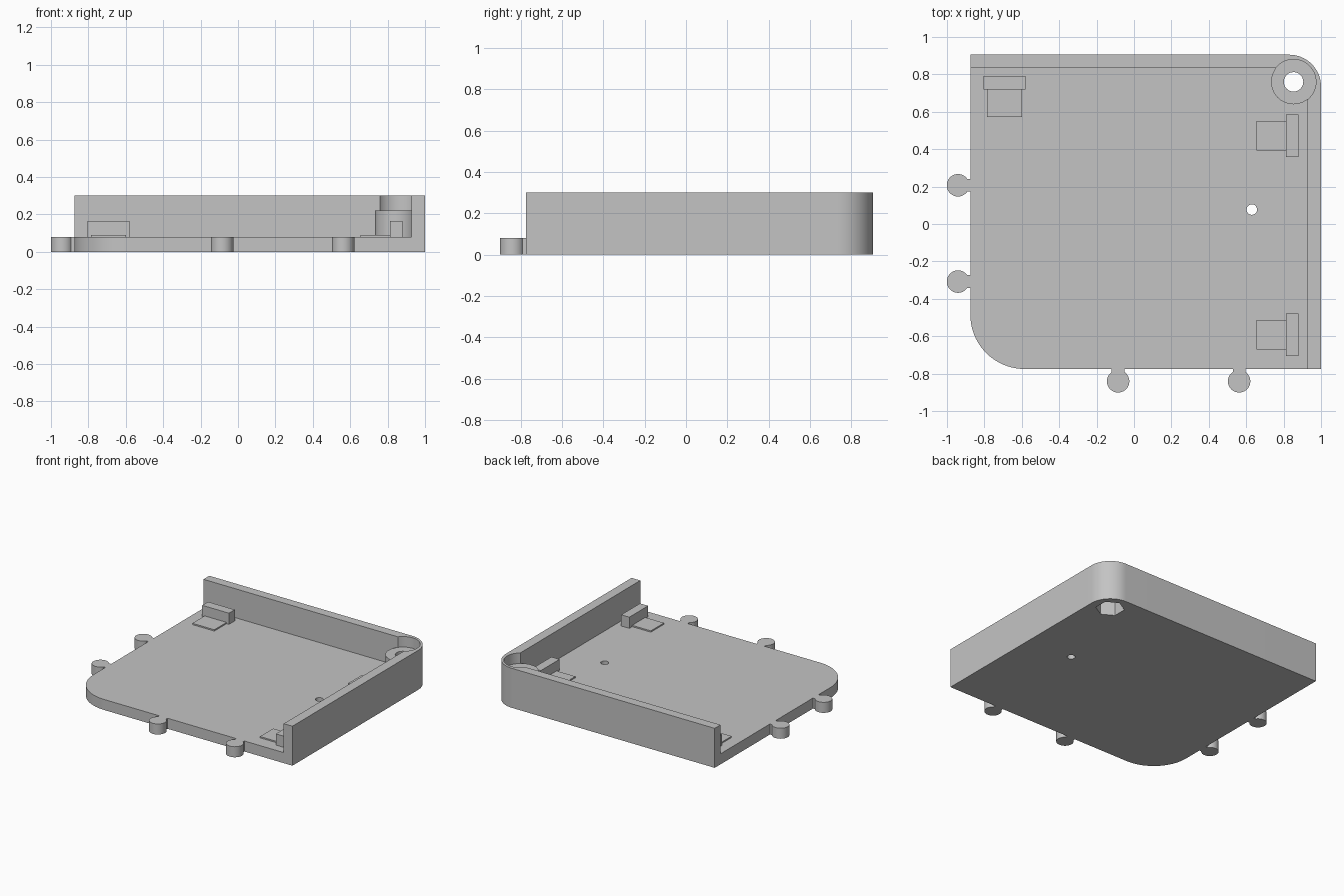
import bpy, bmesh, math
from mathutils import Vector

default = bpy.data.objects.get("Cube")
if default:
    bpy.data.objects.remove(default, do_unlink=True)

grey = bpy.data.materials.new("plain grey")
grey.use_nodes = True
grey.diffuse_color = (0.55, 0.55, 0.55, 1)
grey.node_tree.nodes["Principled BSDF"].inputs["Base Color"].default_value = (0.55, 0.55, 0.55, 1)

FLOOR, TOP, BOSS_TOP = 0.08, 0.3, 0.22
LEFT, RIGHT, FRONT, BACK = -0.875, 1.0, -0.775, 0.905
BOSS = (0.853, 0.76)


def arc(center, radius, start, end, steps):
    """Points along an arc, angles in degrees."""
    angles = [math.radians(start + (end - start) * i / steps) for i in range(steps + 1)]
    return [(center[0] + radius * math.cos(a), center[1] + radius * math.sin(a)) for a in angles]


def circle(center, radius, sides=64, turn=0):
    return arc(center, radius, turn, turn + 360, sides)[:-1]


def rect(x0, x1, y0, y1):
    return [(x0, y0), (x1, y0), (x1, y1), (x0, y1)]


def prism(name, outline, z0, z1):
    """Upright solid from a counter-clockwise outline."""
    bm = bmesh.new()
    face = bm.faces.new([bm.verts.new((x, y, z0)) for x, y in outline])
    grown = bmesh.ops.extrude_face_region(bm, geom=[face], use_keep_orig=True)
    moved = [v for v in grown["geom"] if isinstance(v, bmesh.types.BMVert)]
    bmesh.ops.translate(bm, verts=moved, vec=Vector((0, 0, z1 - z0)))
    bmesh.ops.recalc_face_normals(bm, faces=bm.faces)
    mesh = bpy.data.meshes.new(name)
    bm.to_mesh(mesh)
    bm.free()
    mesh.materials.append(grey)
    obj = bpy.data.objects.new(name, mesh)
    bpy.context.collection.objects.link(obj)
    return obj


def activate(obj):
    bpy.ops.object.select_all(action="DESELECT")
    obj.select_set(True)
    bpy.context.view_layer.objects.active = obj


def combine(target, tool, operation="DIFFERENCE"):
    """Apply a boolean and discard the tool."""
    tool.hide_render = True
    mod = target.modifiers.new("boolean", "BOOLEAN")
    mod.object, mod.operation, mod.solver = tool, operation, "EXACT"
    activate(target)
    bpy.ops.object.modifier_apply(modifier=mod.name)
    bpy.data.objects.remove(tool, do_unlink=True)


# Tray with two rounded corners and walls along the back and right
outline = arc((LEFT + 0.29, FRONT + 0.29), 0.29, 180, 270, 24)
outline += [(RIGHT, FRONT)]
outline += arc((RIGHT - 0.17, BACK - 0.17), 0.17, 0, 90, 24)
outline += [(LEFT, BACK)]
tray = prism("tray", outline, 0, TOP)
combine(tray, prism("inner_cutter", rect(-2, 0.927, -2, 0.835), FLOOR, 1))

# Corner screw boss, with a recess into the walls above it
combine(tray, prism("recess_cutter", circle(BOSS, 0.12), BOSS_TOP, 1))
combine(tray, prism("boss", circle(BOSS, 0.1199), 0.04, BOSS_TOP), "UNION")
combine(tray, prism("screw_cutter", circle(BOSS, 0.052, 32), -0.1, 1))
combine(tray, prism("nut_cutter", circle(BOSS, 0.1, 6, 30), -0.1, 0.12))

# Small through hole in the floor
combine(tray, prism("pin_cutter", circle((0.63, 0.077), 0.028, 32), -0.1, 1))
parts = [tray]

# Round joining tabs on the left and front edges
half = 0.034
spread = math.degrees(math.asin(half / 0.06))
for side, places in (("side", (0.207, -0.308)), ("front", (-0.085, 0.562))):
    for i, place in enumerate(places):
        tab = arc((0, 0), 0.06, spread, 360 - spread, 40) + [(0.066, -half), (0.066, half)]
        if side == "side":
            tab = [(LEFT - 0.066 + x, place + y) for x, y in tab]
        else:
            tab = [(place - y, FRONT - 0.066 + x) for x, y in tab]
        parts.append(prism(f"{side}_tab_{i + 1}", tab, 0, FLOOR))

# Upright stops, each with a thin pad on its inner side
prism("back_stop", rect(-0.805, -0.58, 0.72, 0.79), FLOOR, 0.165)
prism("back_pad", rect(-0.785, -0.6, 0.573, 0.72), FLOOR, 0.09)
for name, y in (("rear", 0.472), ("front", -0.592)):
    prism(f"{name}_right_stop", rect(0.812, 0.88, y - 0.113, y + 0.113), FLOOR, 0.165)
    prism(f"{name}_right_pad", rect(0.655, 0.812, y - 0.079, y + 0.079), FLOOR, 0.09)

# Smooth the curved sides, keep edges sharp
for obj in parts:
    activate(obj)
    bpy.ops.object.shade_smooth_by_angle(angle=math.radians(30))
